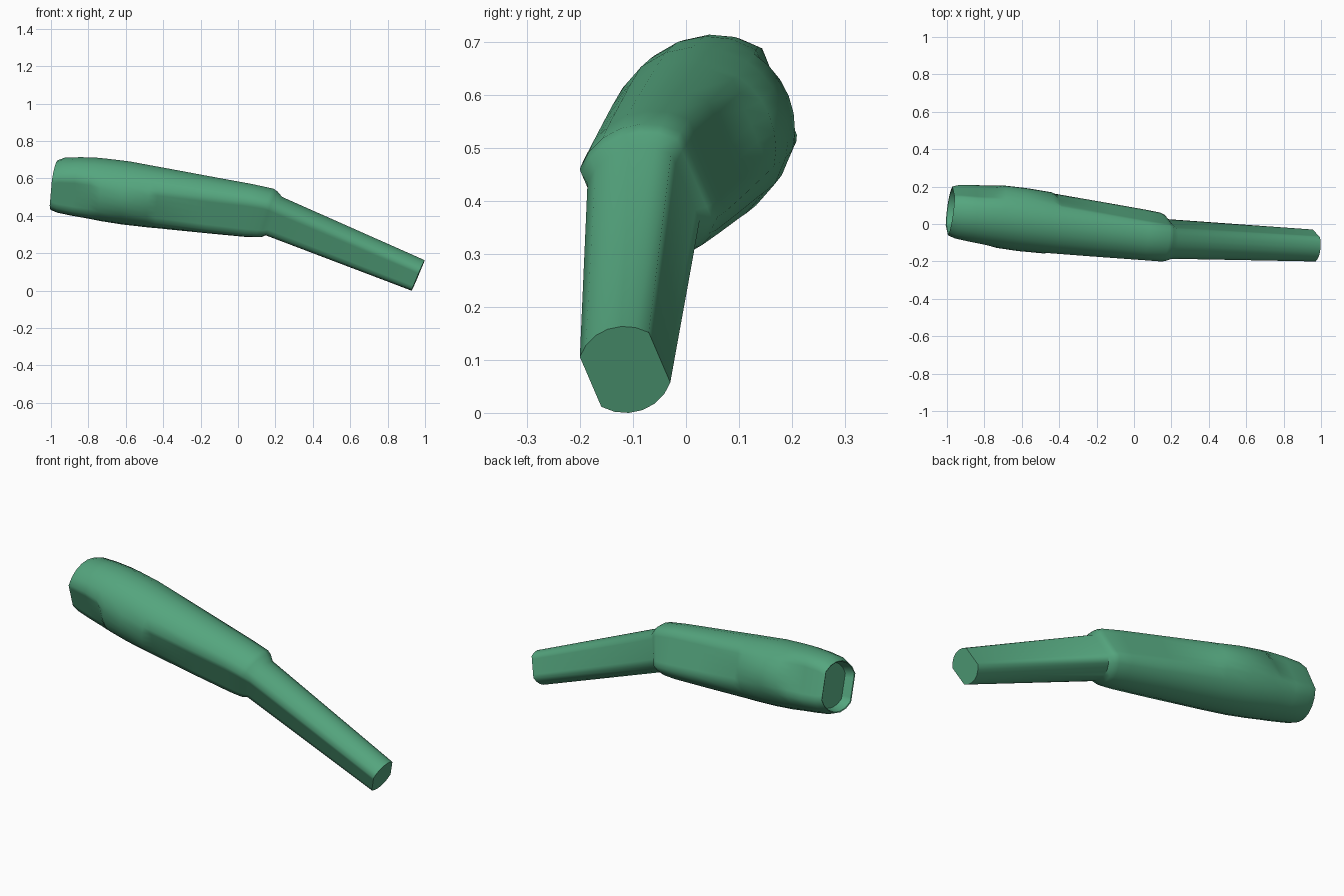
import bpy, bmesh, math
from mathutils import Vector

if "Cube" in bpy.data.objects:
    bpy.data.objects.remove(bpy.data.objects["Cube"])

ROLL = math.radians(21)      # roll of the flattened sides about the long axis
ARC, FLAT = 6, 6             # segments on each rounded and each flattened side

BODY = Vector((1, -0.12, -0.135))
COLLAR = Vector((1, -0.10, -0.36))
GRIP = Vector((1, -0.03, -0.43))


def section(center, r, h, axis, is_round=False):
    """Circle of radius r cut by two flats at distance h, optionally left uncut."""
    d = axis.normalized()
    side = Vector((0, 0, 1)).cross(d).normalized()
    up = d.cross(side)
    n = side * math.cos(ROLL) + up * math.sin(ROLL)
    t = up * math.cos(ROLL) - side * math.sin(ROLL)
    a = math.acos(h / r)
    limit = r if is_round else h
    angles = [-a + 2 * a * i / FLAT for i in range(FLAT)]
    angles += [a + (math.pi - 2 * a) * i / ARC for i in range(ARC)]
    pts = []
    for base in (0, math.pi):
        for ang in angles:
            u = max(-limit, min(limit, r * math.cos(ang + base)))
            pts.append(Vector(center) + n * u + t * r * math.sin(ang + base))
    return pts


def loft(name, sections):
    bm = bmesh.new()
    rings = [[bm.verts.new(p) for p in section(*s)] for s in sections]
    for r0, r1 in zip(rings, rings[1:]):
        for i in range(len(r0)):
            j = (i + 1) % len(r0)
            bm.faces.new((r0[i], r0[j], r1[j], r1[i]))
    bm.faces.new(rings[0])
    bm.faces.new(rings[-1])
    bmesh.ops.recalc_face_normals(bm, faces=bm.faces)
    low = min(v.co.z for v in bm.verts)
    bmesh.ops.translate(bm, verts=bm.verts, vec=(0, 0, -low))
    mesh = bpy.data.meshes.new(name)
    bm.to_mesh(mesh)
    bm.free()
    obj = bpy.data.objects.new(name, mesh)
    bpy.context.collection.objects.link(obj)
    return obj


handle = loft("angled_handle", [
    # recessed wide end
    ((-0.930, 0.064, 0.556), 0.118, 0.098, BODY),
    ((-0.981, 0.070, 0.563), 0.129, 0.107, BODY),
    ((-0.983, 0.070, 0.563), 0.134, 0.112, BODY),
    # wide end with its short side flats
    ((-0.945, 0.066, 0.563), 0.149, 0.120, BODY),
    ((-0.860, 0.056, 0.556), 0.159, 0.126, BODY),
    ((-0.775, 0.046, 0.547), 0.165, 0.133, BODY),
    # rounded swelling
    ((-0.715, 0.039, 0.538), 0.168, 0.137, BODY, True),
    ((-0.600, 0.024, 0.522), 0.170, 0.139, BODY, True),
    ((-0.460, 0.006, 0.501), 0.165, 0.137, BODY, True),
    # long side flats
    ((-0.415, 0.000, 0.495), 0.163, 0.134, BODY),
    ((-0.150, -0.033, 0.457), 0.152, 0.120, BODY),
    ((0.060, -0.059, 0.428), 0.143, 0.108, BODY),
    # collar at the bend
    ((0.145, -0.070, 0.415), 0.138, 0.104, COLLAR),
    ((0.168, -0.074, 0.408), 0.130, 0.098, COLLAR),
    ((0.192, -0.080, 0.398), 0.112, 0.085, GRIP),
    # narrow grip
    ((0.963, -0.115, 0.081), 0.089, 0.070, GRIP),
])

# green finish
green = bpy.data.materials.new("green")
green.diffuse_color = (0.09, 0.38, 0.21, 1)
green.use_nodes = True
green.node_tree.nodes["Principled BSDF"].inputs["Base Color"].default_value = green.diffuse_color
handle.data.materials.append(green)

bpy.context.view_layer.objects.active = handle
handle.select_set(True)
bpy.ops.object.shade_smooth_by_angle(angle=math.radians(50))
